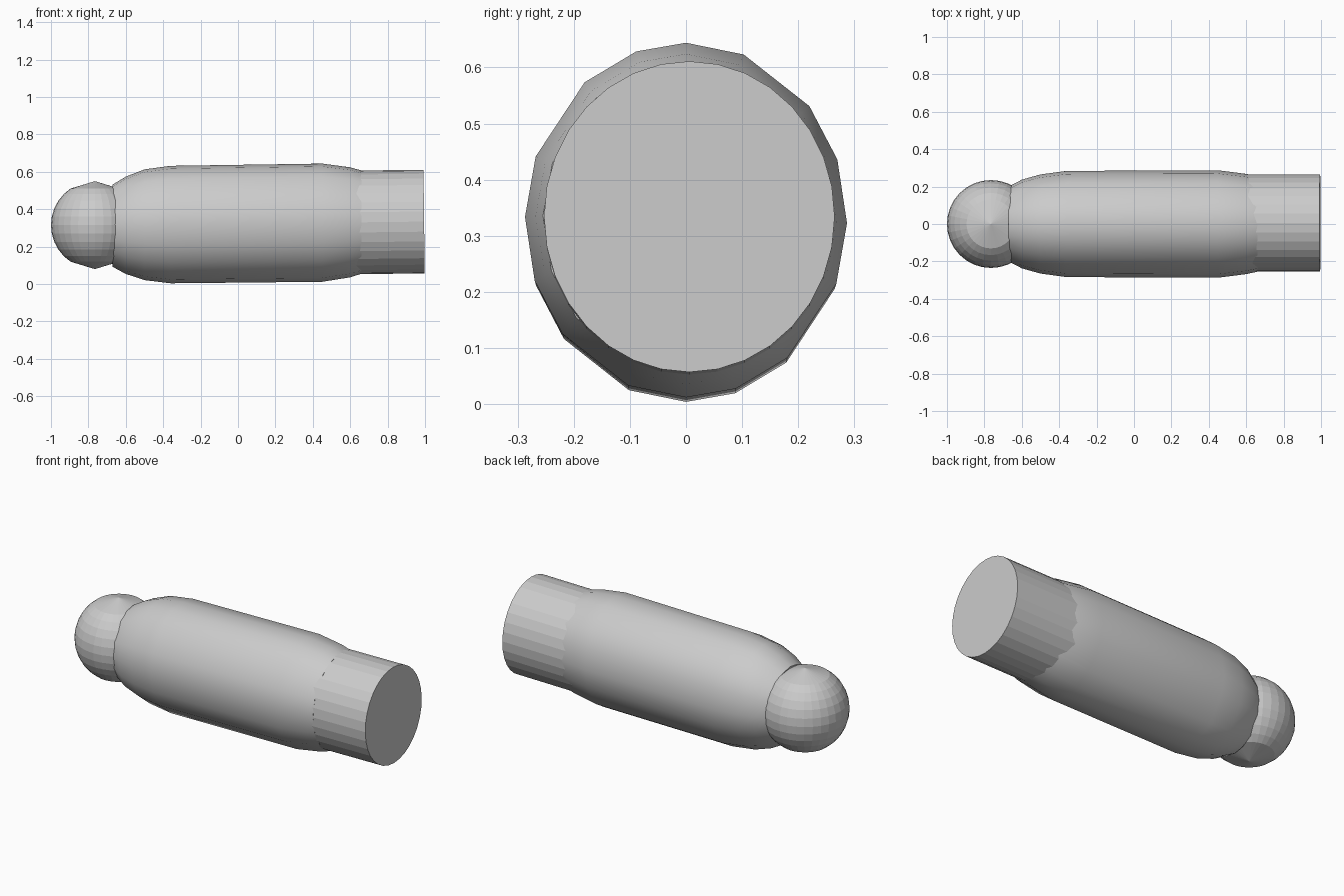
import bpy, bmesh, math
from mathutils import Matrix, Vector

old = bpy.data.objects.get("Cube")
if old:
    bpy.data.objects.remove(old, do_unlink=True)

grey = bpy.data.materials.new("plain_grey")
grey.use_nodes = True
tone = (0.6, 0.6, 0.6, 1)
grey.diffuse_color = tone
grey.node_tree.nodes["Principled BSDF"].inputs["Base Color"].default_value = tone


def finish(name, bm, smooth=False):
    bmesh.ops.recalc_face_normals(bm, faces=bm.faces[:])
    mesh = bpy.data.meshes.new(name)
    bm.to_mesh(mesh)
    bm.free()
    mesh.materials.append(grey)
    obj = bpy.data.objects.new(name, mesh)
    bpy.context.collection.objects.link(obj)
    if smooth:
        bpy.ops.object.select_all(action="DESELECT")
        obj.select_set(True)
        bpy.context.view_layer.objects.active = obj
        bpy.ops.object.shade_smooth_by_angle(angle=math.radians(50))
    return obj


def loft(bm, rings):
    loops = [[bm.verts.new(p) for p in ring] for ring in rings]
    for a, b in zip(loops, loops[1:]):
        for i in range(len(a)):
            j = (i + 1) % len(a)
            bm.faces.new((a[i], a[j], b[j], b[i]))
    return loops


# Rounded body: elliptical sections (x, half width, half height, centre height)
sections = [(-0.67, 0.20, 0.22, 0.312), (-0.6, 0.237, 0.26, 0.314),
            (-0.5, 0.265, 0.296, 0.317), (-0.36, 0.284, 0.314, 0.318),
            (0.45, 0.287, 0.316, 0.328), (0.6, 0.268, 0.294, 0.33),
            (0.66, 0.255, 0.276, 0.331)]
half_turn = [0, 21, 50, 70, 91, 111, 141, 162]
angles = [math.radians(a + t) for t in (0, 180) for a in half_turn]
bm = bmesh.new()
loops = loft(bm, [[(x, w * math.sin(a), c + h * math.cos(a)) for a in angles]
                  for x, w, h, c in sections])
bm.faces.new(loops[0])
bm.faces.new(loops[-1])
finish("body", bm, smooth=True)

# Faceted end cylinder, tilted slightly with the body
bm = bmesh.new()
bmesh.ops.create_cone(bm, cap_ends=True, segments=32, radius1=1, radius2=1, depth=0.5)
bm.transform(Matrix.Translation((0.745, 0.006, 0.331))
             @ Matrix.Rotation(math.radians(-0.7), 4, "Y")
             @ Matrix.Diagonal((1, 0.259, 0.277, 1))
             @ Matrix.Rotation(math.pi / 2, 4, "Y"))
finish("end_cylinder", bm)

# Ball head with shallow conical caps at both poles
radius, centre = 0.235, Vector((-0.765, 0, 0.315))
bm = bmesh.new()
rings = []
for k in range(3, 14):
    polar = math.pi * k / 16
    rings.append([centre + radius * Vector((math.sin(polar) * math.cos(t),
                                            math.sin(polar) * math.sin(t),
                                            math.cos(polar)))
                  for t in (math.tau * i / 32 for i in range(32))])
loops = loft(bm, rings)
for loop, side in ((loops[0], 1), (loops[-1], -1)):
    pole = bm.verts.new(centre + Vector((0, 0, side * radius)))
    for i in range(32):
        bm.faces.new((loop[i], loop[(i + 1) % 32], pole))
finish("ball_head", bm)
